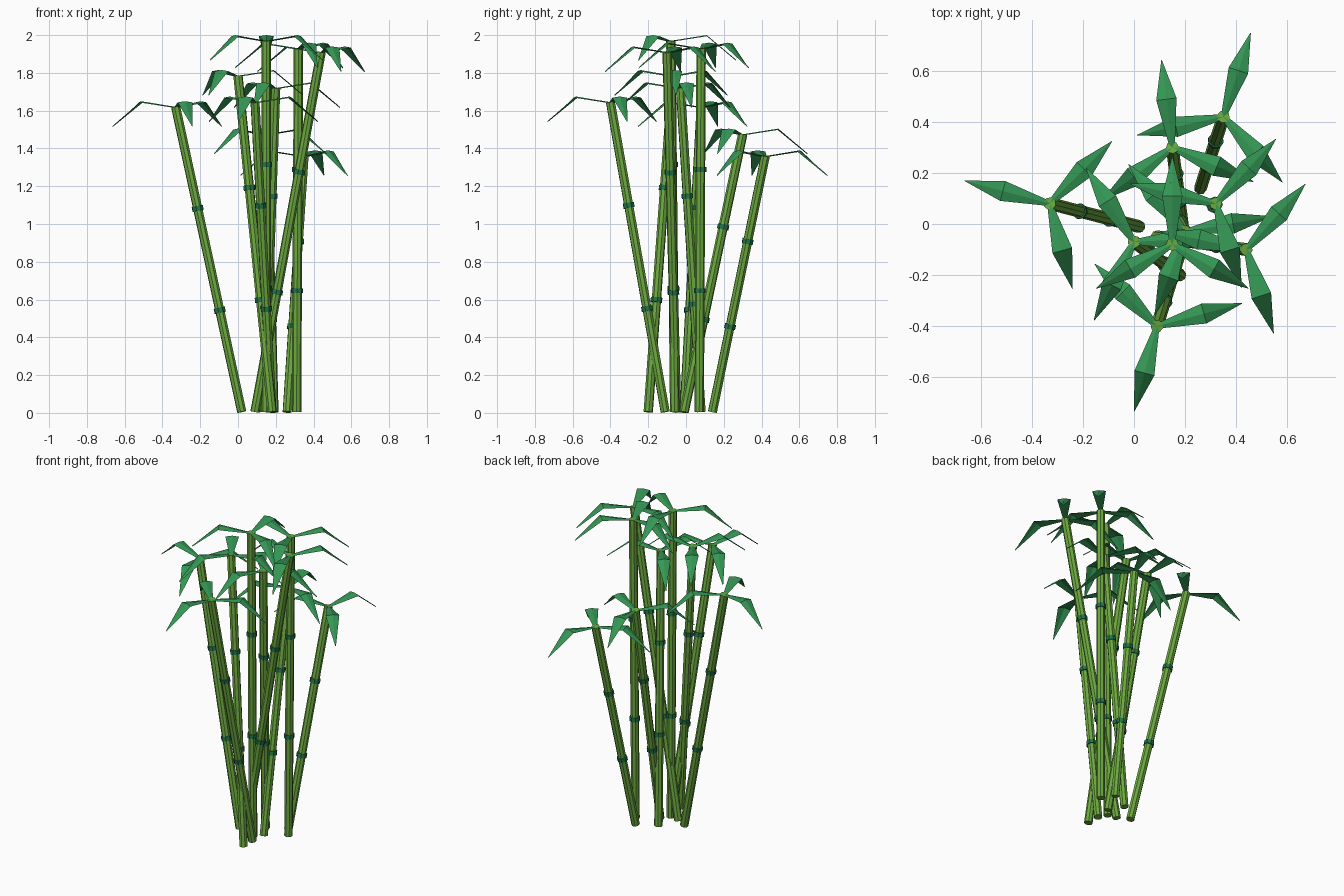
import bpy
import bmesh
import math
from mathutils import Vector, Matrix

cube = bpy.data.objects.get("Cube")
if cube:
    bpy.data.objects.remove(cube, do_unlink=True)


def make_material(name, color):
    mat = bpy.data.materials.new(name)
    mat.use_nodes = True
    mat.diffuse_color = color
    mat.node_tree.nodes["Principled BSDF"].inputs["Base Color"].default_value = color
    return mat


stalk_green = make_material("stalk green", (0.15, 0.40, 0.05, 1))
ring_green = make_material("ring green", (0.015, 0.18, 0.07, 1))
leaf_green = make_material("leaf green", (0.035, 0.31, 0.09, 1))


def finish(bm, name, material):
    mesh = bpy.data.meshes.new(name)
    bm.to_mesh(mesh)
    bm.free()
    mesh.materials.append(material)
    obj = bpy.data.objects.new(name, mesh)
    bpy.context.collection.objects.link(obj)
    return obj


def add_tube(name, start, end, radius, material):
    """Eight-sided cylinder between two points."""
    axis = end - start
    matrix = Matrix.Translation((start + end) / 2) @ axis.to_track_quat("Z", "Y").to_matrix().to_4x4()
    bm = bmesh.new()
    bmesh.ops.create_cone(bm, cap_ends=True, segments=8, radius1=radius,
                          radius2=radius, depth=axis.length, matrix=matrix)
    return finish(bm, name, material)


# Leaf outline: distance along, height, half width
LEAF = [(0, 0, 0.01), (0.19, 0.03, 0.04), (0.345, -0.1, 0.001)]
CREASE = 0.006


def add_leaf(name, origin, angle):
    """Blade that rises to a bend, then droops to a point."""
    bm = bmesh.new()
    rows = []
    for along, height, half in LEAF:
        rows.append([bm.verts.new((along, side * half, height - abs(side) * CREASE))
                     for side in (-1, 0, 1)])
    for a, b in zip(rows, rows[1:]):
        for i in range(2):
            bm.faces.new((a[i], b[i], b[i + 1], a[i + 1]))
    turn = Matrix.Rotation(math.radians(angle), 4, "Z")
    bm.transform(Matrix.Translation(origin) @ turn)
    return finish(bm, name, leaf_green)


# Stalks: base x, base y, top x, top y, top z, direction of first leaf
STALKS = [
    (0.02, -0.01, -0.33, 0.08, 1.62, 165),
    (0.26, 0.14, 0.35, 0.42, 1.36, 72),
    (0.19, -0.01, 0.15, 0.30, 1.475, 97),
    (0.18, -0.11, 0.09, -0.40, 1.645, 255),
    (0.09, -0.05, 0.44, -0.10, 1.91, 48),
    (0.31, 0.07, 0.32, 0.08, 1.93, 47),
    (0.15, -0.06, 0.15, -0.08, 1.97, 90),
    (0.18, -0.20, 0.0, -0.07, 1.785, 123),
    (0.14, 0.08, 0.20, -0.03, 1.72, 10),
]

for n, (bx, by, tx, ty, tz, angle) in enumerate(STALKS, 1):
    base, top = Vector((bx, by, 0.005)), Vector((tx, ty, tz))
    add_tube(f"stalk_{n}", base, top, 0.025, stalk_green)
    # Joint rings at each third of the stalk
    along = (top - base).normalized() * 0.013
    for k in (1, 2):
        middle = base.lerp(top, k / 3)
        add_tube(f"joint_ring_{n}_{k}", middle - along, middle + along, 0.031, ring_green)
    # Three leaves spread evenly around the tip
    for k in range(3):
        add_leaf(f"leaf_{n}_{k + 1}", top, angle + 120 * k)
